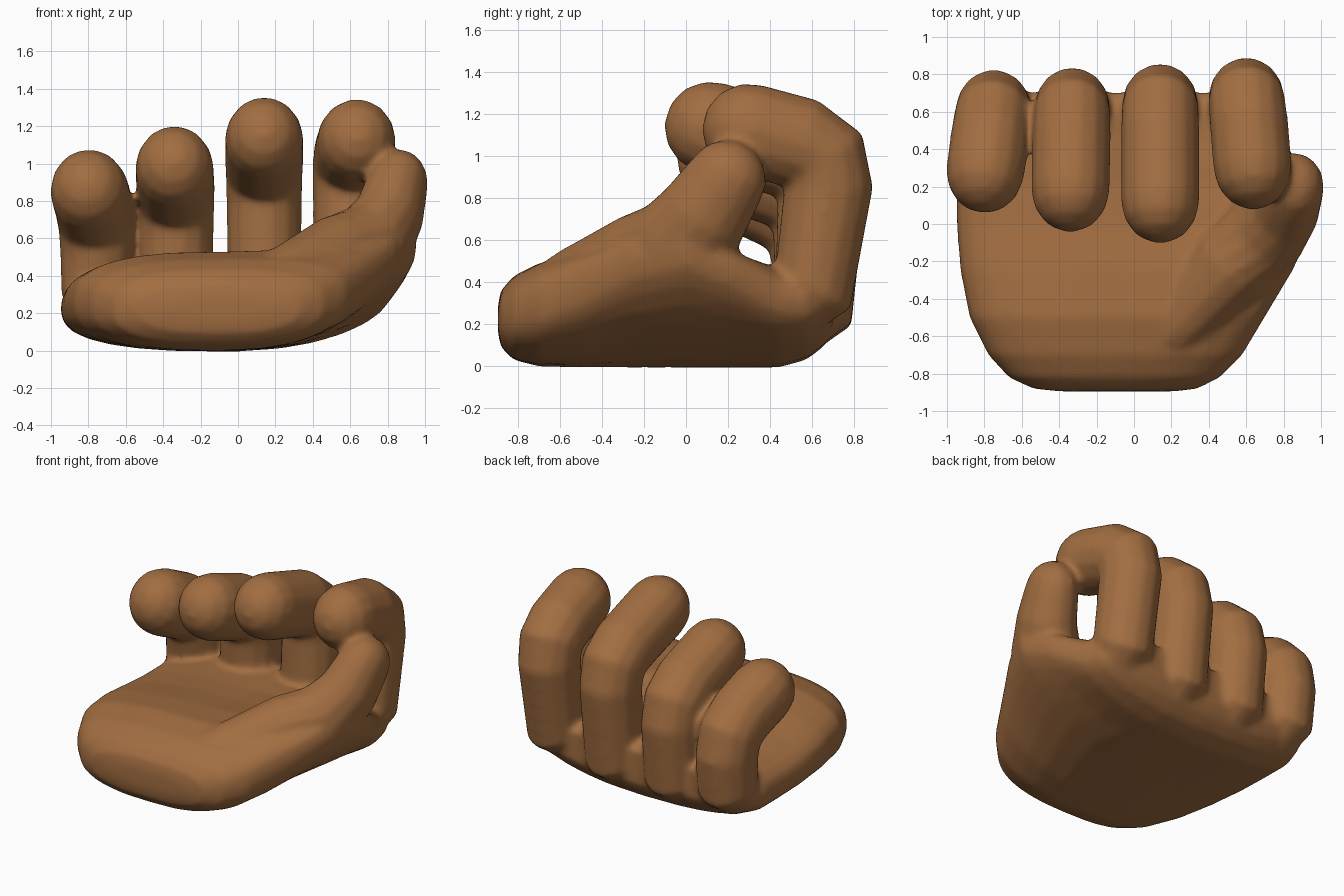
import bpy, bmesh, math
from mathutils import Vector

if "Cube" in bpy.data.objects:
    bpy.data.objects.remove(bpy.data.objects["Cube"])

skin = bpy.data.materials.new("skin")
skin.diffuse_color = (0.36, 0.155, 0.053, 1)
skin.use_nodes = True
skin.node_tree.nodes["Principled BSDF"].inputs["Base Color"].default_value = skin.diffuse_color


def loft(bm, rings):
    loops = [[bm.verts.new(p) for p in r] for r in rings]
    n = len(loops[0])
    faces = []
    for a, b in zip(loops, loops[1:]):
        for i in range(n):
            faces.append(bm.faces.new((a[i], a[(i + 1) % n], b[(i + 1) % n], b[i])))
    faces.append(bm.faces.new(loops[0][::-1]))
    faces.append(bm.faces.new(loops[-1]))
    bmesh.ops.recalc_face_normals(bm, faces=faces)


def tube(bm, pts, radii, flat=1.0, sides=14):
    """Round-ended tube through pts; flat scales the sideways radius."""
    pts = [Vector(p) for p in pts]
    rings = []

    def ring(c, t, r):
        side = Vector((1, 0, 0))
        side = (side - t * side.dot(t)).normalized()
        up = t.cross(side)
        rings.append([c + side * (r * flat * math.cos(a)) + up * (r * math.sin(a))
                      for a in (2 * math.pi * i / sides for i in range(sides))])

    last = len(pts) - 1
    for i, (p, r) in enumerate(zip(pts, radii)):
        before = (p - pts[max(i - 1, 0)]).normalized()
        after = (pts[min(i + 1, last)] - p).normalized()
        t = (before + after).normalized()
        if i == 0:
            for a in (75, 50, 25):
                ring(p - t * r * math.sin(math.radians(a)), t, r * math.cos(math.radians(a)))
        ring(p, t, r)
        if i == last:
            for a in (25, 50, 75):
                ring(p + t * r * math.sin(math.radians(a)), t, r * math.cos(math.radians(a)))
    loft(bm, rings)


def spow(v, e):
    return math.copysign(abs(v) ** e, v)


bm = bmesh.new()

# Palm sections: y, left x, right x, bottom z, top z, lift of the thumb side
sections = [
    (-0.895, -0.40, 0.22, 0.16, 0.29, 0.00),
    (-0.88, -0.54, 0.34, 0.09, 0.36, 0.01),
    (-0.82, -0.67, 0.46, 0.03, 0.43, 0.02),
    (-0.70, -0.78, 0.58, 0.00, 0.49, 0.05),
    (-0.50, -0.88, 0.70, -0.005, 0.53, 0.12),
    (-0.25, -0.93, 0.85, -0.005, 0.51, 0.26),
    (0.00, -0.95, 0.96, -0.005, 0.47, 0.33),
    (0.22, -0.95, 0.91, -0.005, 0.45, 0.24),
    (0.44, -0.95, 0.82, -0.005, 0.45, 0.11),
    (0.57, -0.92, 0.78, 0.03, 0.45, 0.07),
    (0.65, -0.87, 0.74, 0.09, 0.44, 0.06),
    (0.70, -0.82, 0.68, 0.17, 0.41, 0.05),
]
rings = []
for y, xl, xr, zb, zt, lift in sections:
    ring = []
    for i in range(28):
        a = 2 * math.pi * i / 28
        u, v = spow(math.cos(a), 0.75), spow(math.sin(a), 0.75)
        z = (zb + zt) / 2 + v * (zt - zb) / 2 + lift * max(u, 0) ** 2
        ring.append(((xl + xr) / 2 + u * (xr - xl) / 2, y, z))
    rings.append(ring)
loft(bm, rings)

# Thumb with its mound
tube(bm, [(0.26, -0.52, 0.36), (0.54, -0.20, 0.47), (0.72, -0.02, 0.57),
          (0.81, 0.09, 0.73), (0.85, 0.19, 0.885)],
     [0.21, 0.27, 0.26, 0.22, 0.195], flat=0.86)

# Curled fingers: base x, base z, tip x, tip y, tip z, knuckle y, knuckle z
fingers = [
    (0.60, 0.38, 0.635, 0.30, 1.125, 0.705, 1.02),   # index
    (0.14, 0.30, 0.14, 0.12, 1.135, 0.66, 0.96),     # middle
    (-0.33, 0.29, -0.34, 0.18, 0.98, 0.635, 0.81),   # ring
    (-0.75, 0.32, -0.795, 0.28, 0.855, 0.62, 0.69),  # little
]
for bx, bz, tx, ty, tz, ky, kz in fingers:
    base, corner, tip = Vector((bx, 0.605, bz)), Vector((bx, ky, kz)), Vector((tx, ty, tz))
    lo = corner + (base - corner).normalized() * 0.17
    hi = corner + (tip - corner).normalized() * 0.17
    pts = [(bx * 0.97, 0.50, bz - 0.08), base]
    pts += [lo * (1 - t) ** 2 + corner * 2 * t * (1 - t) + hi * t * t for t in (0, 0.5, 1)]
    pts.append(tip)
    tube(bm, pts, [0.18, 0.21, 0.215, 0.22, 0.225, 0.225], flat=0.94)

me = bpy.data.meshes.new("open_hand")
bm.to_mesh(me)
bm.free()
me.materials.append(skin)
hand = bpy.data.objects.new("curled_hand", me)
bpy.context.collection.objects.link(hand)

# Weld all parts into one soft skin
rm = hand.modifiers.new("weld", 'REMESH')
rm.mode = 'VOXEL'
rm.voxel_size = 0.02
rm.use_smooth_shade = True
sm = hand.modifiers.new("soften", 'SMOOTH')
sm.factor = 0.5
sm.iterations = 10
